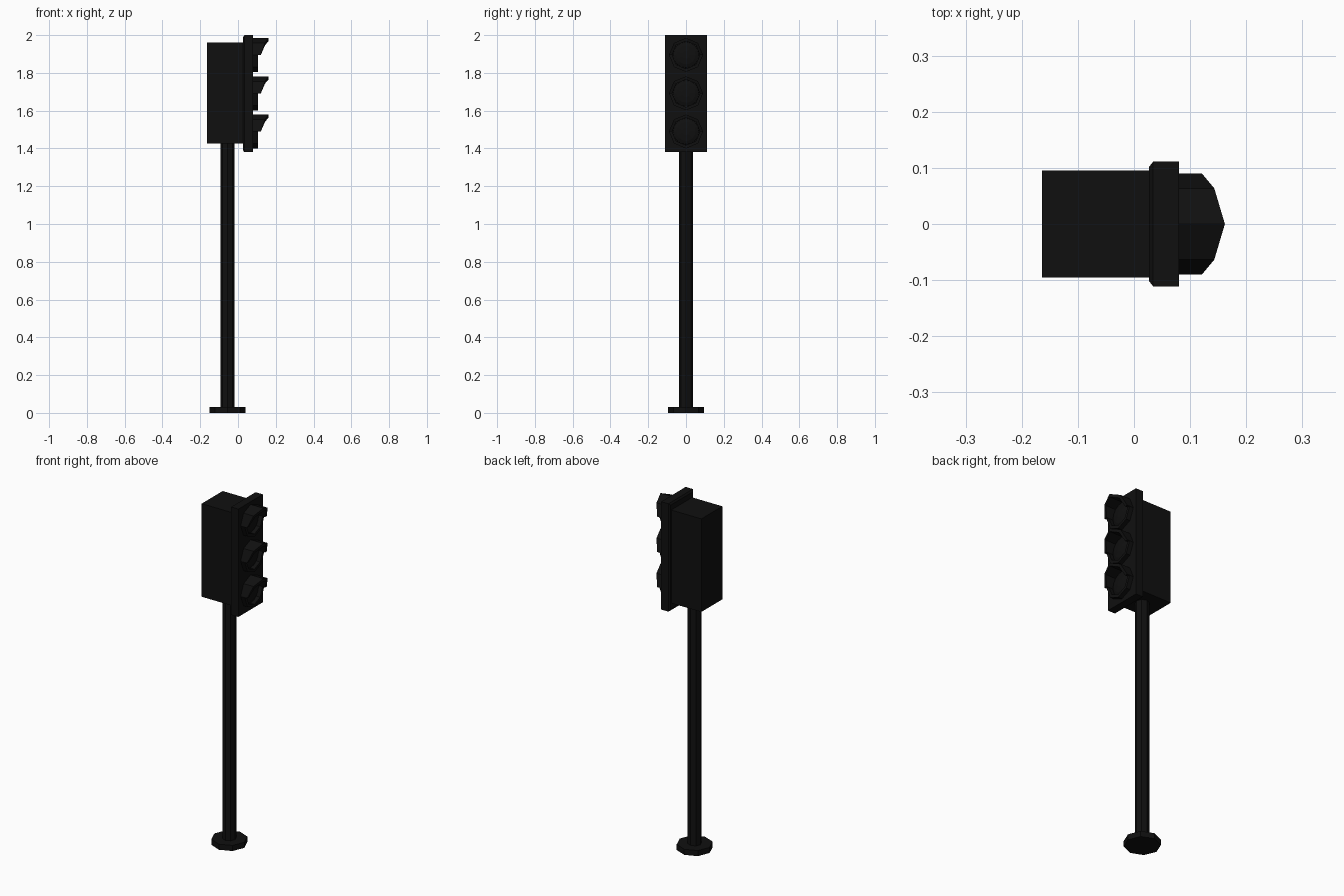
import bpy, bmesh
from math import sin, cos, pi, radians

if "Cube" in bpy.data.objects:
    bpy.data.objects.remove(bpy.data.objects["Cube"])

black = bpy.data.materials.new("black_paint")
black.diffuse_color = (0.005, 0.005, 0.005, 1)
black.use_nodes = True
black.node_tree.nodes["Principled BSDF"].inputs["Base Color"].default_value = black.diffuse_color


def finish(name, bm):
    bmesh.ops.recalc_face_normals(bm, faces=bm.faces)
    mesh = bpy.data.meshes.new(name)
    bm.to_mesh(mesh)
    bm.free()
    mesh.materials.append(black)
    ob = bpy.data.objects.new(name, mesh)
    bpy.context.collection.objects.link(ob)
    return ob


def loft(name, rings):
    """Closed solid through a list of equal-length point rings."""
    bm = bmesh.new()
    rows = [[bm.verts.new(p) for p in ring] for ring in rings]
    n = len(rows[0])
    for a, b in zip(rows, rows[1:]):
        for i in range(n):
            j = (i + 1) % n
            bm.faces.new((a[i], a[j], b[j], b[i]))
    bm.faces.new(rows[0])
    bm.faces.new(rows[-1])
    return finish(name, bm)


def rect(x, y, z0, z1):
    return [(x, -y, z0), (x, y, z0), (x, y, z1), (x, -y, z1)]


def disc_z(x, r, z, n=8):
    return [(x + r * cos(2 * pi * i / n), r * sin(2 * pi * i / n), z) for i in range(n)]


def disc_x(x, r, z, n=16):
    return [(x, r * cos(2 * pi * i / n), z + r * sin(2 * pi * i / n)) for i in range(n)]


def hood(name, z, start, depths, back=0.075, ro=0.09, ri=0.073):
    """Half an octagonal tube, 45 degrees per step, with its own front depths."""
    rings = []
    for i, x in enumerate(depths):
        a = radians(start + 45 * i)
        c, s = cos(a), sin(a)
        rings.append([(back, ro * c, z + ro * s), (x, ro * c, z + ro * s),
                      (x, ri * c, z + ri * s), (back, ri * c, z + ri * s)])
    return loft(name, rings)


# Post and foot
loft("foot", [disc_z(-0.055, 0.095, 0), disc_z(-0.055, 0.095, 0.032)])
loft("post", [disc_z(-0.055, 0.037, 0.03), disc_z(-0.055, 0.037, 1.43)])

# Signal housing and front plate with chamfered back edge
loft("housing", [rect(-0.164, 0.095, 1.425, 1.96), rect(0.03, 0.095, 1.425, 1.96)])
loft("front_plate", [rect(0.027, 0.102, 1.39, 1.99), rect(0.034, 0.111, 1.38, 2.0),
                     rect(0.08, 0.111, 1.38, 2.0)])

# Three lamps: lens, long upper visor, short lower rim
for label, z in (("top", 1.895), ("middle", 1.692), ("bottom", 1.49)):
    loft(label + "_lens", [disc_x(0.076, 0.07, z), disc_x(0.083, 0.068, z),
                           disc_x(0.09, 0.05, z), disc_x(0.094, 0.02, z)])
    hood(label + "_visor", z, 0, (0.121, 0.143, 0.162, 0.143, 0.121))
    hood(label + "_rim", z, 180, (0.105,) * 5)
